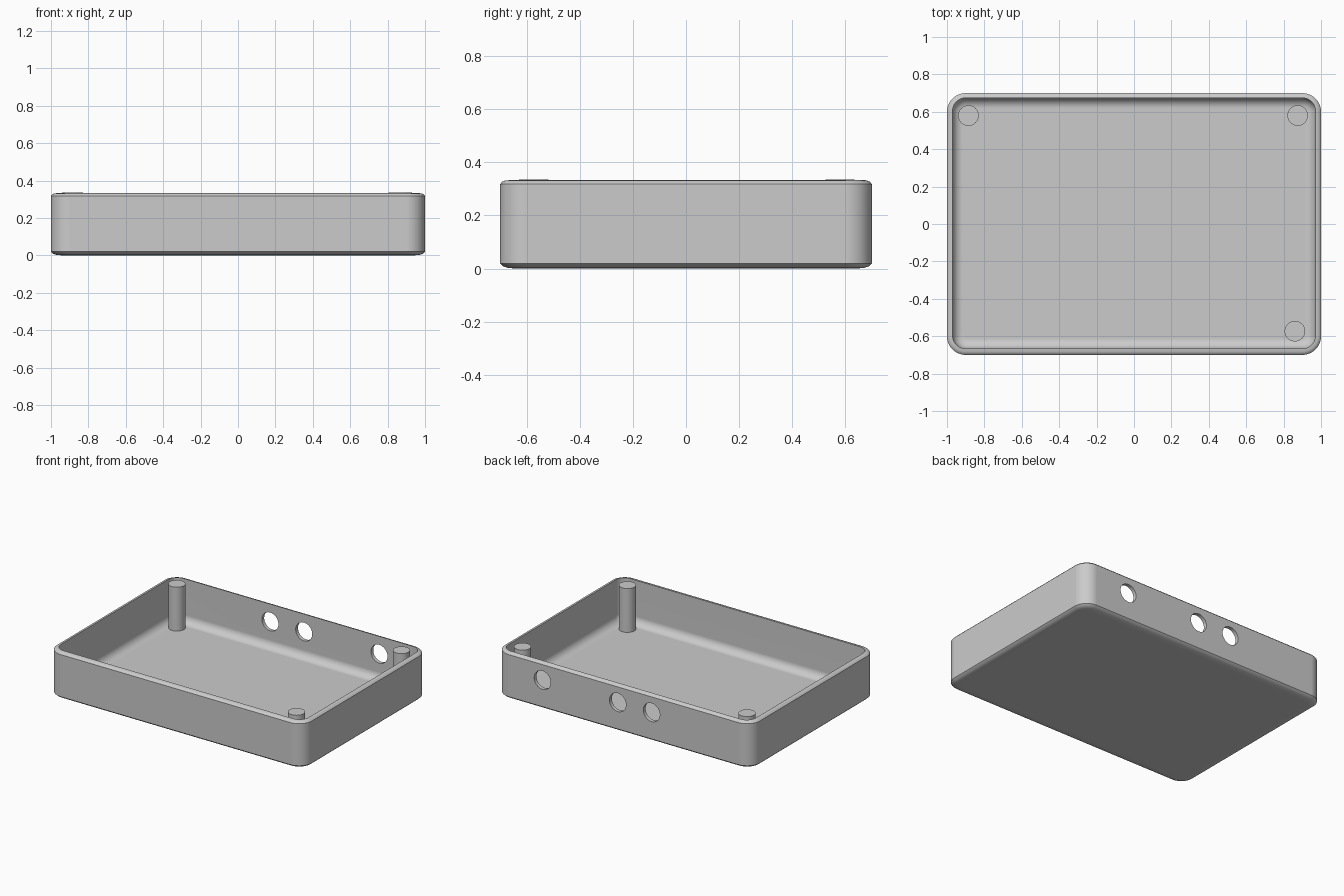
import bpy, bmesh, math

if "Cube" in bpy.data.objects:
    bpy.data.objects.remove(bpy.data.objects["Cube"])

grey = bpy.data.materials.new("light_grey")
grey.diffuse_color = (0.6, 0.6, 0.6, 1)
grey.use_nodes = True
grey.node_tree.nodes["Principled BSDF"].inputs["Base Color"].default_value = grey.diffuse_color

HALF_X, HALF_Y, CORNER, TOP = 1.0, 0.70, 0.10, 0.333
FLOOR, STEPS = 0.025, 10


def ring(bm, inset, z, dy=0.0):
    """Rounded rectangle loop, inset from the outer footprint."""
    r = max(CORNER - inset, 0.03)
    cx, cy = HALF_X - inset - r, HALF_Y - inset - r
    loop = []
    for k, (sx, sy) in enumerate([(1, 1), (-1, 1), (-1, -1), (1, -1)]):
        for i in range(STEPS + 1):
            a = math.pi / 2 * (k + i / STEPS)
            loop.append(bm.verts.new((sx * cx + r * math.cos(a),
                                      sy * cy + r * math.sin(a) + dy, z)))
    return loop


def smooth(obj):
    bpy.ops.object.select_all(action='DESELECT')
    obj.select_set(True)
    bpy.context.view_layer.objects.active = obj
    bpy.ops.object.shade_smooth_by_angle(angle=math.radians(35))


def cylinder(name, radius, depth, location, rotation=(0, 0, 0)):
    bpy.ops.mesh.primitive_cylinder_add(vertices=40, radius=radius, depth=depth,
                                        location=location, rotation=rotation)
    obj = bpy.context.object
    obj.name = name
    obj.data.materials.append(grey)
    return obj


# Tray shell: profile runs from underside, up the outside, over the rim, down inside
bm = bmesh.new()
outer = [(0.06, 0.0), (0.03, 0.003), (0.012, 0.009), (0.0, 0.02),
         (0.0, 0.318), (0.008, 0.327), (0.018, 0.331)]
fillet = 0.055
inner = [(0.03, TOP)]
for i in range(7):
    a = math.pi / 2 * i / 6
    inner.append((0.03 + fillet * (1 - math.cos(a)),
                  FLOOR + fillet * (1 - math.sin(a))))
loops = [ring(bm, *p) for p in outer] + [ring(bm, *p, 0.004) for p in inner]
for low, high in zip(loops, loops[1:]):
    n = len(low)
    for i in range(n):
        j = (i + 1) % n
        bm.faces.new((low[i], low[j], high[j], high[i]))
bm.faces.new(loops[0][::-1])
bm.faces.new(loops[-1])
bmesh.ops.recalc_face_normals(bm, faces=bm.faces)
mesh = bpy.data.meshes.new("tray")
bm.to_mesh(mesh)
bm.free()
mesh.materials.append(grey)
tray = bpy.data.objects.new("tray", mesh)
bpy.context.collection.objects.link(tray)

# Round port holes through the back wall
for x in (-0.22, 0.045, 0.635):
    cutter = cylinder("port_cutter", 0.065, 0.2, (x, HALF_Y, 0.208),
                      (math.pi / 2, 0, 0))
    cutter.hide_render = True
    mod = tray.modifiers.new("port", 'BOOLEAN')
    mod.operation, mod.solver, mod.object = 'DIFFERENCE', 'EXACT', cutter
    bpy.context.view_layer.objects.active = tray
    bpy.ops.object.modifier_apply(modifier=mod.name)
    bpy.data.objects.remove(cutter)
smooth(tray)
weighted = tray.modifiers.new("even_shading", 'WEIGHTED_NORMAL')
weighted.keep_sharp = True

# Support posts standing on the floor
base, top = FLOOR - 0.01, 0.336
for name, x, y in (("back_left_post", -0.885, 0.58),
                   ("back_right_post", 0.875, 0.58),
                   ("front_right_post", 0.86, -0.573)):
    smooth(cylinder(name, 0.055, top - base, (x, y, (base + top) / 2)))
